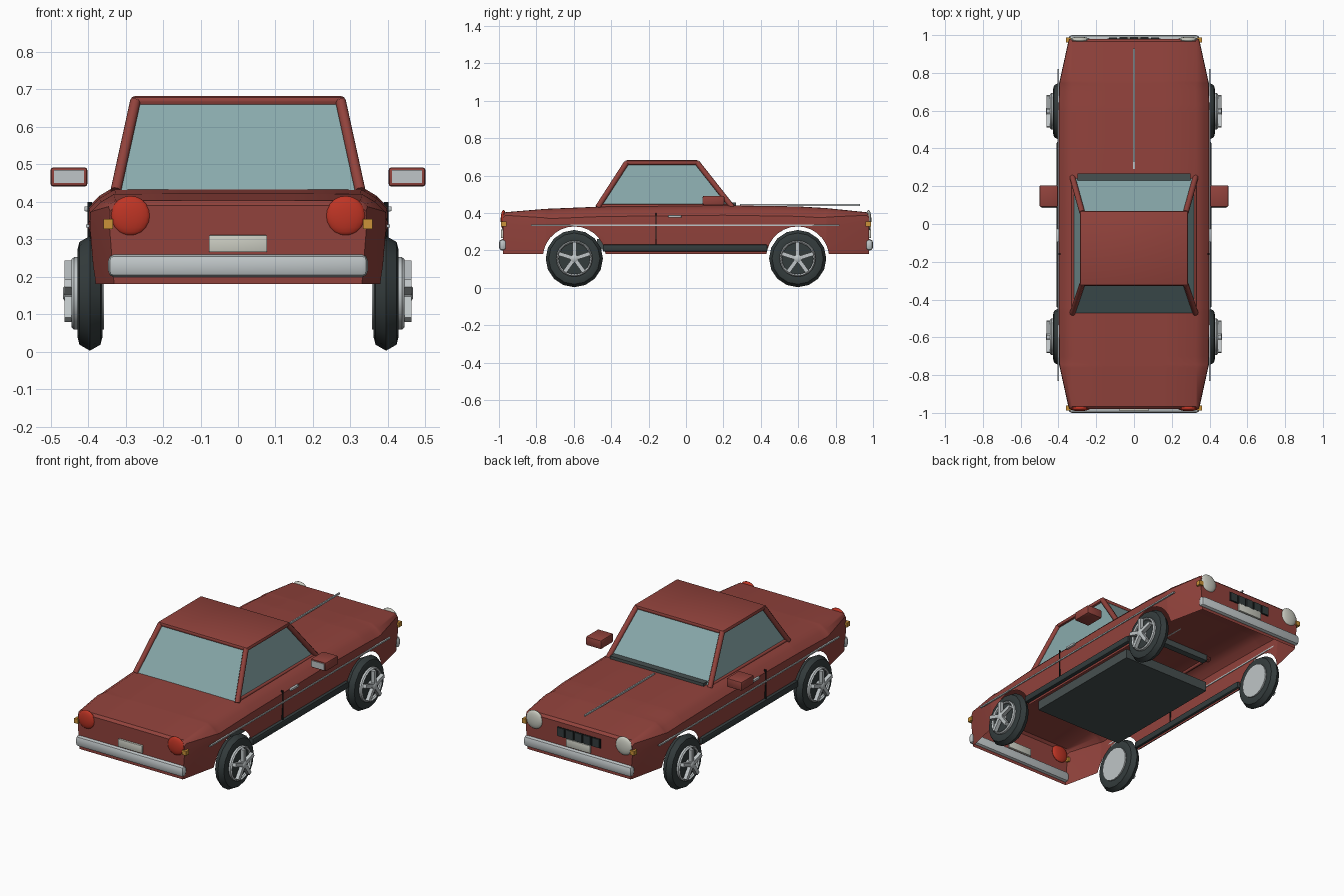
import bpy, bmesh, math
from mathutils import Vector, Matrix

if "Cube" in bpy.data.objects:
    bpy.data.objects.remove(bpy.data.objects["Cube"])


def mat(name, r, g, b):
    m = bpy.data.materials.new(name)
    m.diffuse_color = (r, g, b, 1)
    m.use_nodes = True
    m.node_tree.nodes["Principled BSDF"].inputs["Base Color"].default_value = m.diffuse_color
    return m


RED = mat("body_red", 0.285, 0.055, 0.045)
GLASS = mat("window_glass", 0.25, 0.4, 0.41)
DARK = mat("dark_rubber", 0.034, 0.045, 0.046)
GREY = mat("dark_grey", 0.062, 0.08, 0.08)
CHROME = mat("chrome_grey", 0.52, 0.56, 0.57)
CREAM = mat("cream_white", 0.6, 0.61, 0.54)
LAMP = mat("lamp_red", 0.52, 0.035, 0.018)
AMBER = mat("amber", 0.6, 0.29, 0.04)
BLACK = mat("grille_black", 0.006, 0.008, 0.008)


def finish(bm, name, material, angle=None):
    bmesh.ops.recalc_face_normals(bm, faces=bm.faces)
    me = bpy.data.meshes.new(name)
    bm.to_mesh(me)
    bm.free()
    me.materials.append(material)
    ob = bpy.data.objects.new(name, me)
    bpy.context.collection.objects.link(ob)
    if angle:
        bpy.ops.object.select_all(action='DESELECT')
        ob.select_set(True)
        bpy.context.view_layer.objects.active = ob
        bpy.ops.object.shade_smooth_by_angle(angle=math.radians(angle))
    return ob


def box(name, material, lo, hi, bevel=0):
    bm = bmesh.new()
    bmesh.ops.create_cube(bm, size=1)
    for v in bm.verts:
        v.co = Vector([(a + b) / 2 + c * (b - a) for a, b, c in zip(lo, hi, v.co)])
    if bevel:
        bmesh.ops.bevel(bm, geom=bm.edges[:], offset=bevel, segments=2, profile=0.5, affect='EDGES')
    return finish(bm, name, material, 35 if bevel else None)


def rod(name, material, a, b, r, sides=8):
    a, b = Vector(a), Vector(b)
    bm = bmesh.new()
    bmesh.ops.create_cone(bm, cap_ends=True, segments=sides, radius1=r, radius2=r, depth=(b - a).length,
                          matrix=Matrix.Translation((a + b) / 2) @ (b - a).to_track_quat('Z', 'Y').to_matrix().to_4x4())
    return finish(bm, name, material, 50)


def lathe(name, material, profile, centre, side, sides=20, closed=False):
    """Spin (x, radius) points around the x axis."""
    bm = bmesh.new()
    rings = []
    for i in range(sides):
        t = 2 * math.pi * i / sides
        rings.append([bm.verts.new((side * x + centre[0], centre[1] + r * math.sin(t), centre[2] + r * math.cos(t)))
                      for x, r in profile])
    n = len(profile)
    for i in range(sides):
        a, b = rings[i], rings[(i + 1) % sides]
        for j in range(n if closed else n - 1):
            k = (j + 1) % n
            bm.faces.new((a[j], a[k], b[k], b[j]))
    bmesh.ops.remove_doubles(bm, verts=bm.verts, dist=1e-5)
    return finish(bm, name, material, 40)


# Body shell: sections along y, open underneath, wheel arches in the lower edge
STATIONS = [(-0.979, 0.343, 0.39), (-0.965, 0.348, 0.403), (-0.75, 0.395, 0.421), (-0.45, 0.40, 0.433),
            (0.2, 0.40, 0.44), (0.6, 0.40, 0.434), (0.75, 0.395, 0.425), (0.965, 0.348, 0.403), (0.979, 0.343, 0.39)]
WHEEL_Y, ARCH, BOTTOM = 0.597, 0.168, 0.181


def station(y):
    for (y0, w0, z0), (y1, w1, z1) in zip(STATIONS, STATIONS[1:]):
        if y <= y1 + 1e-6:
            t = (y - y0) / (y1 - y0)
            return w0 + t * (w1 - w0), z0 + t * (z1 - z0)


def section(y):
    w, top = station(y)
    d = abs(abs(y) - WHEEL_Y)
    low = max(BOTTOM, 0.16 + math.sqrt(max(0, ARCH ** 2 - d * d)))
    # The shoulder is wide amidships and tight at the ends
    k = min(1, max(0.3, (0.98 - abs(y)) / 0.25))
    half = [(w - 0.012 * (0.335 - low) / 0.15, low), (w, 0.335), (w - 0.002, top - 0.052 * k),
            (w - 0.03 * k, top - 0.024 * k), (w - 0.07 * k, top), (0.15, top + 0.001)]
    return [(x, y, z) for x, z in half] + [(-x, y, z) for x, z in reversed(half)]


ys = {s[0] for s in STATIONS} | {0.0}
for c in (-WHEEL_Y, WHEEL_Y):
    ys |= {round(c + 0.1667 * math.cos(math.pi * i / 14), 4) for i in range(15)}
bm = bmesh.new()
rows = [[bm.verts.new(p) for p in section(y)] for y in sorted(ys)]
for a, b in zip(rows, rows[1:]):
    for j in range(len(a) - 1):
        bm.faces.new((a[j], a[j + 1], b[j + 1], b[j]))
bm.faces.new(rows[0])
bm.faces.new(rows[-1])
finish(bm, "body_shell", RED, 35)

# Cabin glass: tapered block between belt line and roof
BASE = dict(x=0.322, r=-0.472, f=0.248, z=0.43)
TOP = dict(x=0.272, r=-0.318, f=0.06, z=0.668)
bm = bmesh.new()
loops = [[bm.verts.new(p) for p in ((-d['x'], d['r'], d['z']), (d['x'], d['r'], d['z']),
                                    (d['x'], d['f'], d['z']), (-d['x'], d['f'], d['z']))] for d in (BASE, TOP)]
for i in range(4):
    k = (i + 1) % 4
    bm.faces.new((loops[0][i], loops[0][k], loops[1][k], loops[1][i]))
bm.faces.new(loops[1])
finish(bm, "cabin_glass", GLASS)

# Roof, pillars, belt trims, cowl
box("roof", RED, (-0.287, -0.327, 0.657), (0.287, 0.07, 0.682), 0.011)
box("cowl", GREY, (-0.3, 0.23, 0.405), (0.3, 0.267, 0.456))
for s, side in ((-1, "left"), (1, "right")):
    for e, end in (('r', "rear"), ('f', "front")):
        rod(f"{end}_pillar_{side}", RED, (s * 0.326, BASE[e], 0.43), (s * 0.274, TOP[e], 0.668), 0.015)
    rod(f"window_belt_{side}", RED, (s * 0.321, BASE['r'], 0.437), (s * 0.321, BASE['f'], 0.437), 0.01)

# Floor and sills
box("floor_pan", GREY, (-0.285, -0.475, 0.205), (0.285, 0.275, 0.26))
for s, side in ((-1, "left"), (1, "right")):
    def sbox(name, m, x0, x1, y0, y1, z0, z1, bevel=0):
        xs = sorted((s * x0, s * x1))
        return box(f"{name}_{side}", m, (xs[0], y0, z0), (xs[1], y1, z1), bevel)

    sbox("sill", DARK, 0.375, 0.41, -0.445, 0.435, 0.193, 0.232, 0.008)
    sbox("side_trim", CHROME, 0.396, 0.405, -0.83, 0.82, 0.331, 0.339)
    sbox("door_seam", BLACK, 0.39, 0.402, -0.162, -0.157, 0.232, 0.4)
    sbox("door_handle", CHROME, 0.395, 0.41, -0.095, -0.025, 0.375, 0.388, 0.003)
    # Door mirror with glass facing rearwards
    sbox("mirror_housing", RED, 0.402, 0.5, 0.09, 0.205, 0.441, 0.492, 0.007)
    sbox("mirror_glass", CHROME, 0.411, 0.491, 0.086, 0.092, 0.45, 0.485)

    # Wheels
    for y, end in ((-WHEEL_Y, "rear"), (WHEEL_Y, "front")):
        c = (s * 0.395, y, 0.156)
        lathe(f"{end}_tyre_{side}", DARK, [(-0.03, 0.095), (-0.033, 0.118), (-0.028, 0.137), (0, 0.153),
                                           (0.028, 0.137), (0.033, 0.118), (0.03, 0.095)], c, s, 16, True)
        lathe(f"{end}_rim_{side}", CHROME, [(-0.038, 0), (-0.038, 0.097), (0.042, 0.097), (0.049, 0.091),
                                            (0.042, 0.084), (0.032, 0.084)], c, s)
        lathe(f"{end}_wheel_backing_{side}", DARK, [(0.033, 0.085), (0.033, 0)], c, s)
        lathe(f"{end}_hub_{side}", CHROME, [(0.034, 0.022), (0.066, 0.022), (0.072, 0.014), (0.072, 0)], c, s, 12)
        bm = bmesh.new()
        for i in range(5):
            m = (Matrix.Translation((c[0] + s * 0.057, y, c[2])) @ Matrix.Rotation(i * math.tau / 5, 4, 'X')
                 @ Matrix.Translation((0, 0, 0.05)) @ Matrix.Diagonal((0.022, 0.021, 0.075, 1)))
            bmesh.ops.create_cube(bm, size=1, matrix=m)
        finish(bm, f"{end}_spokes_{side}", CHROME)

# Both ends: lamps, indicators, bumper and plate
for e, end, lamp in ((-1, "rear", LAMP), (1, "front", CREAM)):
    def ebox(name, m, x0, x1, d0, d1, z0, z1, bevel=0):
        q = sorted((e * d0, e * d1))
        return box(f"{end}_{name}", m, (x0, q[0], z0), (x1, q[1], z1), bevel)

    ebox("bumper", CHROME, -0.347, 0.347, 0.96, 1.0, 0.199, 0.26, 0.018)
    ebox("plate", CREAM, -0.078, 0.078, 0.968, 0.99, 0.266, 0.311, 0.003)
    for s, side in ((-1, "left"), (1, "right")):
        bm = bmesh.new()
        bmesh.ops.create_uvsphere(bm, u_segments=20, v_segments=10, radius=1,
                                  matrix=Matrix.Translation((s * 0.287, e * 0.976, 0.363))
                                  @ Matrix.Diagonal((0.053, 0.015, 0.053, 1)))
        finish(bm, f"{end}_lamp_{side}", lamp, 40)
        ebox(f"indicator_{side}", AMBER, s * 0.346 - 0.013, s * 0.346 + 0.013, 0.96, 0.988, 0.328, 0.354)

# Grille with vertical bars, bonnet strip
box("grille", BLACK, (-0.14, 0.965, 0.31), (0.14, 0.982, 0.363))
for i in range(5):
    x = -0.112 + 0.056 * i
    box(f"grille_bar_{i + 1}", DARK, (x - 0.021, 0.975, 0.312), (x + 0.021, 0.987, 0.361))
box("bonnet_strip", CHROME, (-0.004, 0.29, 0.438), (0.004, 0.93, 0.447))
